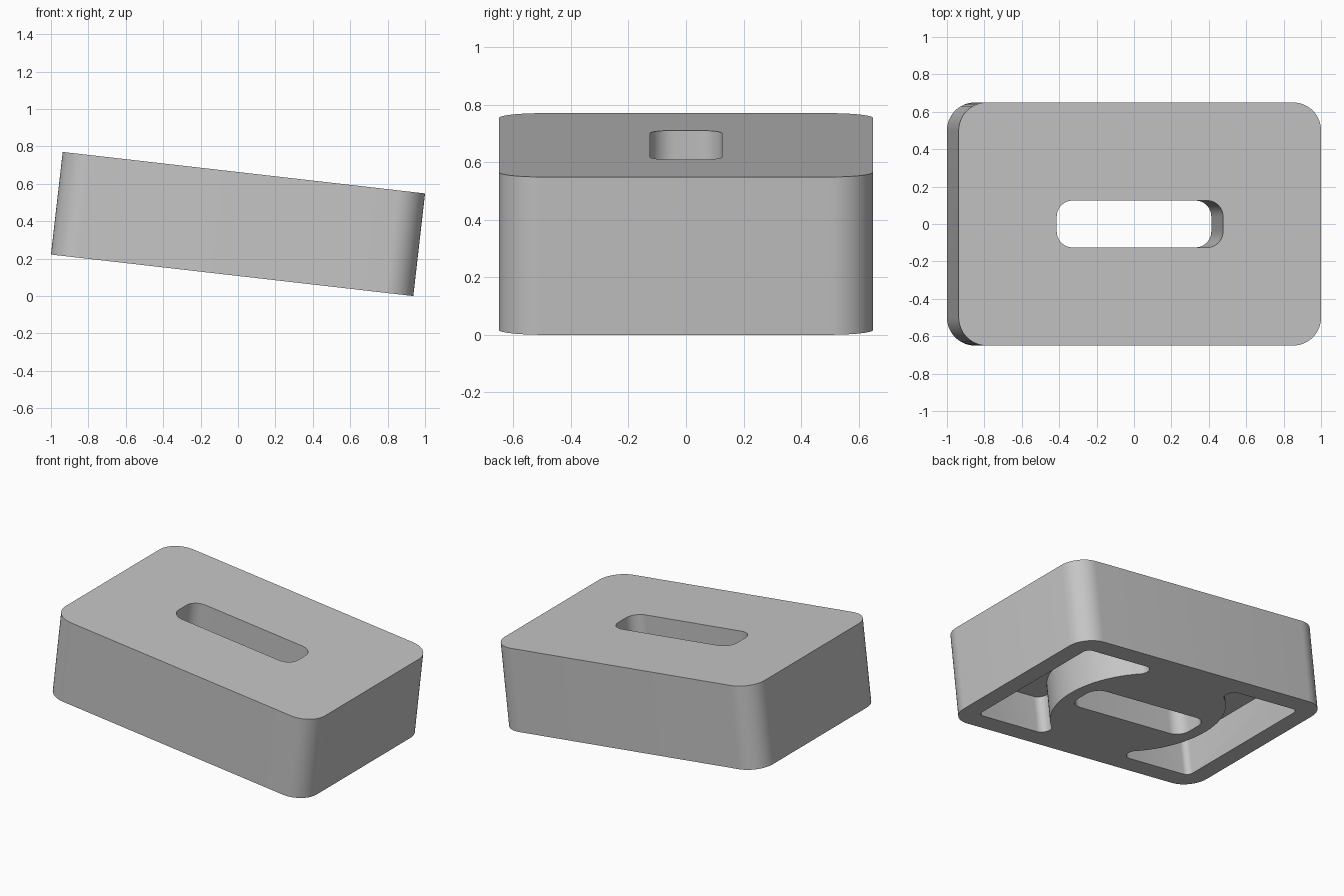
import bpy
import bmesh
from math import sin, cos, radians, degrees, atan2, sqrt

cube = bpy.data.objects.get("Cube")
if cube:
    bpy.data.objects.remove(cube, do_unlink=True)

LENGTH, WIDTH, HEIGHT = 1.95, 1.30, 0.552
TILT = radians(6.53)
WALL = 0.13
POCKET_DEPTH = 0.24

gray = bpy.data.materials.new("plain gray")
gray.use_nodes = True
gray.diffuse_color = (0.56, 0.56, 0.56, 1)
gray.node_tree.nodes["Principled BSDF"].inputs["Base Color"].default_value = gray.diffuse_color


def arc(cx, cy, r, start, end, steps=12):
    angles = [radians(start + (end - start) * i / steps) for i in range(steps + 1)]
    return [(cx + r * cos(a), cy + r * sin(a)) for a in angles]


def rounded_rect(length, width, r):
    x, y = length / 2 - r, width / 2 - r
    corners = [(x, y), (-x, y), (-x, -y), (x, -y)]
    return [p for i, (cx, cy) in enumerate(corners)
            for p in arc(cx, cy, r, 90 * i, 90 * i + 90)]


def prism(name, outline, z0, z1):
    """Upright solid with the given outline."""
    bm = bmesh.new()
    face = bm.faces.new([bm.verts.new((x, y, z0)) for x, y in outline])
    top = bmesh.ops.extrude_face_region(bm, geom=[face])["geom"]
    for v in top:
        if isinstance(v, bmesh.types.BMVert):
            v.co.z = z1
    bmesh.ops.recalc_face_normals(bm, faces=bm.faces)
    mesh = bpy.data.meshes.new(name)
    bm.to_mesh(mesh)
    bm.free()
    mesh.materials.append(gray)
    obj = bpy.data.objects.new(name, mesh)
    bpy.context.collection.objects.link(obj)
    return obj


def pocket_outline(hub=0.54, tip=0.055, corner=0.04):
    """End pocket whose inner wall follows a round hub, with rounded tips."""
    x, y = LENGTH / 2 - WALL, WIDTH / 2 - WALL
    ty = y - tip
    tx = sqrt((hub + tip) ** 2 - ty ** 2)
    a = degrees(atan2(ty, tx))
    return (arc(x - corner, y - corner, corner, 0, 90, 6)
            + arc(tx, ty, tip, 90, 180 + a)
            + arc(0, 0, hub, a, -a, 40)[1:-1]
            + arc(tx, -ty, tip, 180 - a, 270)
            + arc(x - corner, -y + corner, corner, -90, 0, 6))


# Block with rounded upright corners
half = HEIGHT / 2
block = prism("tilted_block", rounded_rect(LENGTH, WIDTH, 0.15), -half, half)

# Through slot and the two underside pockets
pocket = pocket_outline()
cutters = [prism("slot_cutter", rounded_rect(0.895, 0.25, 0.085), -1, 1)]
for side, name in ((1, "left_pocket_cutter"), (-1, "right_pocket_cutter")):
    cutters.append(prism(name, [(side * x, y) for x, y in pocket],
                         -1, -half + POCKET_DEPTH))

bpy.ops.object.select_all(action="DESELECT")
bpy.context.view_layer.objects.active = block
block.select_set(True)
for cutter in cutters:
    cutter.hide_render = True
    mod = block.modifiers.new(cutter.name, "BOOLEAN")
    mod.operation = "DIFFERENCE"
    mod.solver = "EXACT"
    mod.object = cutter
    bpy.ops.object.modifier_apply(modifier=mod.name)
    bpy.data.objects.remove(cutter, do_unlink=True)

bpy.ops.object.shade_smooth_by_angle(angle=radians(30))

# Lean the block down toward its left end, resting on the ground
block.rotation_euler.y = TILT
block.location.z = (LENGTH * sin(TILT) + HEIGHT * cos(TILT)) / 2
